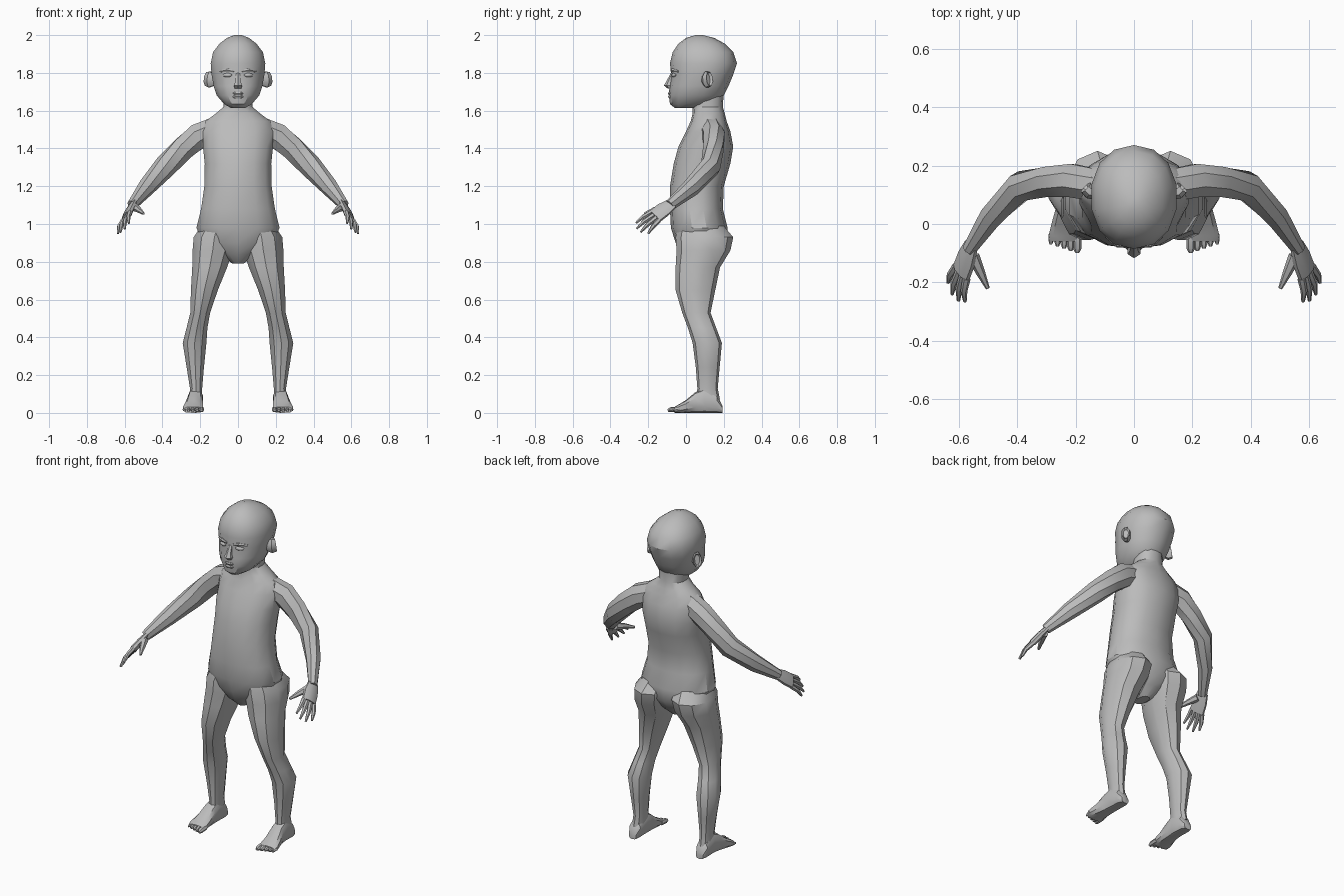
import bpy, bmesh, math
from mathutils import Vector, Matrix

if "Cube" in bpy.data.objects:
    bpy.data.objects.remove(bpy.data.objects["Cube"])

grey = bpy.data.materials.new("plain grey")
grey.use_nodes = True
GREY = (0.5, 0.5, 0.5, 1)
grey.diffuse_color = GREY
grey.node_tree.nodes["Principled BSDF"].inputs["Base Color"].default_value = GREY
X, Y, Z = Vector((1, 0, 0)), Vector((0, 1, 0)), Vector((0, 0, 1))


def finish(name, bm, mirror):
    bmesh.ops.recalc_face_normals(bm, faces=bm.faces)
    mesh = bpy.data.meshes.new(name)
    bm.to_mesh(mesh)
    bm.free()
    mesh.materials.append(grey)
    ob = bpy.data.objects.new(name, mesh)
    bpy.context.collection.objects.link(ob)
    if mirror:
        ob.modifiers.new("both sides", 'MIRROR')
    bpy.ops.object.select_all(action='DESELECT')
    ob.select_set(True)
    bpy.context.view_layer.objects.active = ob
    bpy.ops.object.shade_smooth_by_angle(angle=math.radians(32))


def ring(c, u, v, n, power=1.0):
    """Oval of n points around c; power below 1 squares it off."""
    pts = []
    for i in range(n):
        a = 2 * math.pi * (i + 0.5) / n
        ca, sa = math.cos(a), math.sin(a)
        pts.append(Vector(c) + u * math.copysign(abs(ca) ** power, ca)
                   + v * math.copysign(abs(sa) ** power, sa))
    return pts


def skin(bm, rings):
    """Join rings into a closed skin and return the end cap."""
    rows = [[bm.verts.new(p) for p in r] for r in rings]
    n = len(rows[0])
    for a, b in zip(rows, rows[1:]):
        for i in range(n):
            j = (i + 1) % n
            bm.faces.new((a[i], a[j], b[j], b[i]))
    bm.faces.new(rows[0])
    return bm.faces.new(rows[-1])


def column(name, secs, n, mirror=False, power=1.0):
    """Sections: z, x centre, half width, front y, back y."""
    bm = bmesh.new()
    skin(bm, [ring((x, (f + b) / 2, z), X * w, Y * (b - f) / 2, n, power)
              for z, x, w, f, b in secs])
    finish(name, bm, mirror)


def tube(bm, pts, radii, n, side=Z, flat=1.0):
    """Limb along points; side is the wide direction, flat thins the other."""
    pts = [Vector(p) for p in pts]
    rings = []
    for i, p in enumerate(pts):
        t = (pts[min(i + 1, len(pts) - 1)] - pts[max(i - 1, 0)]).normalized()
        u = (side - t * side.dot(t)).normalized()
        rings.append(ring(p, u * radii[i], t.cross(u) * radii[i] * flat, n))
    return skin(bm, rings)


# Trunk with neck
column("torso", [
    (0.79, 0, .03, .02, .12), (0.84, 0, .10, -.03, .17), (0.90, 0, .19, -.055, .21),
    (0.98, 0, .225, -.08, .22), (1.08, 0, .20, -.085, .195), (1.20, 0, .182, -.085, .20),
    (1.32, 0, .18, -.065, .235), (1.41, 0, .19, -.04, .25), (1.49, 0, .19, .0, .235),
    (1.545, 0, .175, .025, .215), (1.585, 0, .12, .035, .205), (1.62, 0, .078, .035, .195),
    (1.70, 0, .078, .03, .20)], 14, power=.9)

# Head
column("head", [
    (1.615, 0, .04, -.06, .06), (1.635, 0, .075, -.085, .15), (1.68, 0, .115, -.09, .20),
    (1.73, 0, .132, -.088, .225), (1.79, 0, .143, -.078, .25), (1.85, 0, .148, -.085, .27),
    (1.91, 0, .135, -.07, .25), (1.955, 0, .10, -.04, .205), (1.985, 0, .06, .0, .15),
    (2.0, 0, .02, .05, .09)], 14, power=.92)

# Nose
bm = bmesh.new()
skin(bm, [ring((0, y, z), X * w, Y * d, 6) for z, y, w, d in (
    (1.80, -.068, .012, .012), (1.75, -.085, .018, .022),
    (1.733, -.088, .026, .029), (1.718, -.08, .02, .018))])
finish("nose", bm, False)

# Lips
for label, z, y, h in (("upper_lip", 1.692, -.087, .009), ("lower_lip", 1.674, -.086, .01)):
    bm = bmesh.new()
    tube(bm, [(-.04, y + .018, z - .004), (-.012, y, z), (.012, y, z), (.04, y + .018, z - .004)],
         [.003, h, h, .003], 6)
    finish(label, bm, False)

# Eyes and brows
bm = bmesh.new()
bmesh.ops.create_icosphere(bm, subdivisions=2, radius=1, matrix=Matrix.Translation((.055, -.062, 1.788))
                           @ Matrix.Rotation(.3, 4, 'Z') @ Matrix.Diagonal((.026, .014, .012, 1)))
finish("eyes", bm, True)
bm = bmesh.new()
tube(bm, [(.022, -.076, 1.808), (.055, -.07, 1.815), (.095, -.042, 1.808)], [.006, .011, .006], 6)
finish("brows", bm, True)

# Ears with a hollow in the outer side
bm = bmesh.new()
bowl = tube(bm, [(.125, .10, 1.765), (.15, .11, 1.765), (.165, .125, 1.768)], [.034, .045, .04], 8, flat=.6)
bmesh.ops.recalc_face_normals(bm, faces=bm.faces)
bmesh.ops.inset_individual(bm, faces=[bowl], thickness=.009, depth=-.012)
finish("ears", bm, True)

# Legs with rounded seat
column("legs", [
    (0.99, .11, .09, -.04, .20), (0.93, .125, .115, -.055, .25), (0.86, .134, .112, -.05, .235),
    (0.77, .15, .097, -.055, .18), (0.65, .178, .075, -.055, .155), (0.53, .20, .055, -.02, .13),
    (0.45, .217, .058, .01, .16), (0.37, .23, .066, .035, .19), (0.24, .226, .048, .052, .178),
    (0.13, .222, .034, .06, .168), (0.07, .224, .036, .055, .18)], 10, True)

# Feet
bm = bmesh.new()
skin(bm, [ring((x, y, h / 2), X * w, Z * h / 2, 10, .7) for y, x, w, h in (
    (.192, .225, .024, .04), (.165, .225, .038, .09), (.10, .225, .04, .13), (.05, .228, .042, .11),
    (.0, .234, .05, .068), (-.04, .238, .056, .044), (-.06, .238, .05, .032))])
finish("feet", bm, True)

# Toes, largest on the inside
bm = bmesh.new()
for i in range(5):
    x, r = .194 + .0225 * i, .015 - .0015 * i
    tip = -.097 + .007 * i
    tube(bm, [(x, -.035, .02), (x, tip + .015, .017), (x, tip, .013)], [r, r, r * .55], 6)
finish("toes", bm, True)

# Arms
bm = bmesh.new()
tube(bm, [(.12, .13, 1.50), (.21, .148, 1.465), (.29, .145, 1.40), (.385, .13, 1.305),
          (.485, .03, 1.195), (.562, -.085, 1.10)], [.07, .072, .066, .062, .05, .03], 8, flat=.85)
finish("arms", bm, True)

# Hands: palm spans from the first knuckle to the last
across = Vector((.05, .06, -.06)).normalized()
knuckles = Vector((.59, -.165, 1.04))
bm = bmesh.new()
tube(bm, [(.557, -.075, 1.107), (.573, -.12, 1.075), knuckles], [.034, .046, .046], 8, across, .42)
finish("palms", bm, True)

# Fingers and thumb
bm = bmesh.new()
tips = [(.578, -.265, 1.005), (.60, -.262, .975), (.622, -.24, .957), (.636, -.2, .95)]
for i, tip in enumerate(tips):
    base = knuckles + across * (.023 * (i - 1.5))
    mid = base.lerp(Vector(tip), .55) + Vector((.006, 0, .006))
    tube(bm, [base, mid, tip], [.014, .012, .006], 6)
tube(bm, [(.55, -.11, 1.09), (.525, -.165, 1.075), (.50, -.22, 1.055)], [.022, .016, .007], 6)
finish("fingers", bm, True)
